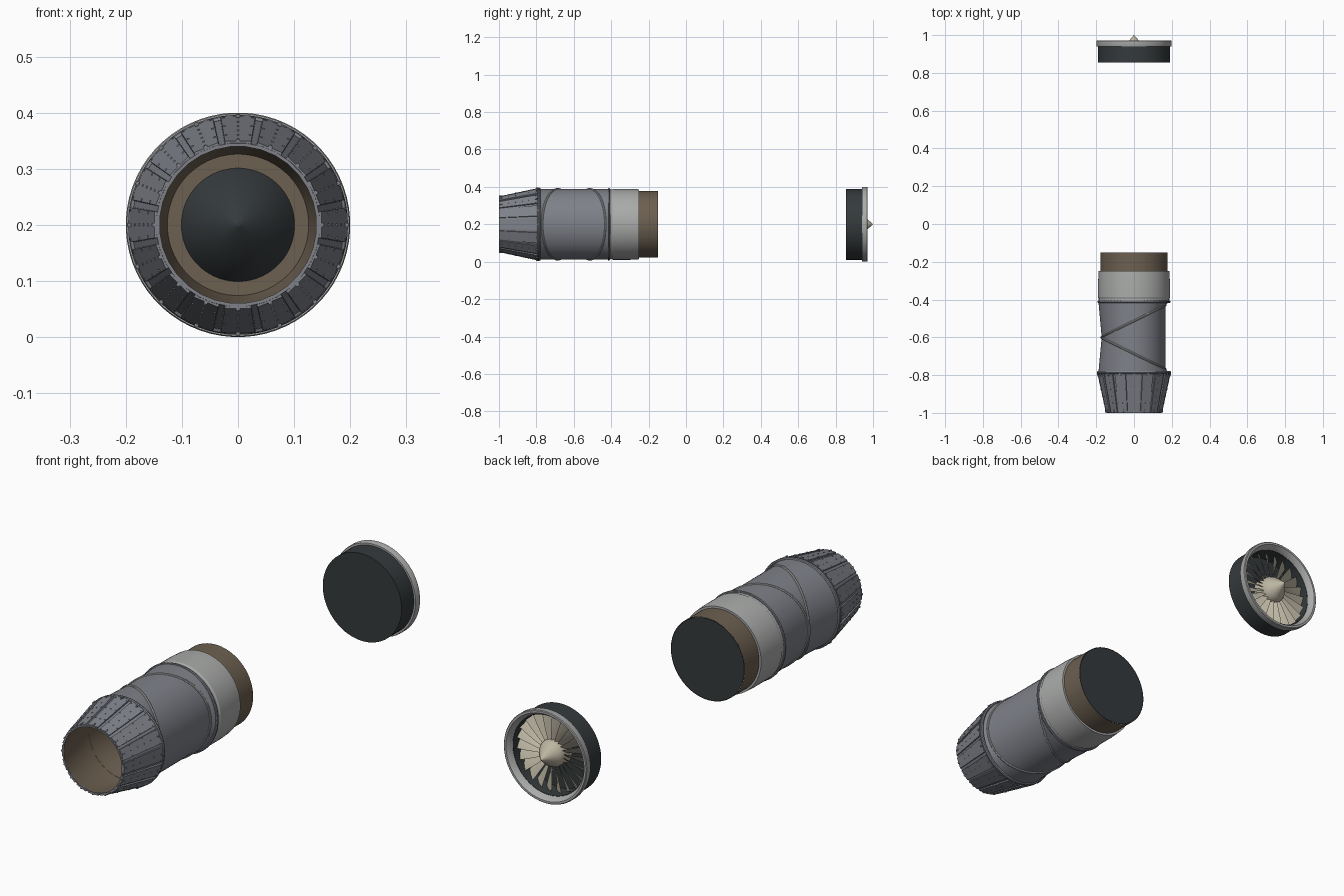
import bpy, bmesh, math
from math import sin, cos, pi, radians
from mathutils import Matrix, Vector

if "Cube" in bpy.data.objects:
    bpy.data.objects.remove(bpy.data.objects["Cube"])

ZC = 0.2  # height of the engine axis


def material(name, rgb):
    m = bpy.data.materials.new(name)
    m.diffuse_color = (*rgb, 1)
    m.use_nodes = True
    m.node_tree.nodes["Principled BSDF"].inputs["Base Color"].default_value = m.diffuse_color
    return m


STEEL = material("steel", (0.21, 0.22, 0.25))
LIGHT = material("light_grey", (0.40, 0.41, 0.40))
BROWN = material("heat_brown", (0.15, 0.115, 0.08))
DARK = material("dark", (0.035, 0.042, 0.045))
BEIGE = material("blade_beige", (0.50, 0.46, 0.36))


def finish(name, bm, mat, smooth=True):
    bmesh.ops.recalc_face_normals(bm, faces=bm.faces)
    me = bpy.data.meshes.new(name)
    bm.to_mesh(me)
    bm.free()
    ob = bpy.data.objects.new(name, me)
    bpy.context.collection.objects.link(ob)
    me.materials.append(mat)
    if smooth:
        bpy.ops.object.select_all(action='DESELECT')
        ob.select_set(True)
        bpy.context.view_layer.objects.active = ob
        bpy.ops.object.shade_smooth_by_angle(angle=radians(30))
    return ob


def loft(name, rings, mat, n=64, closed=False, cap0=False, cap1=False, smooth=True):
    """Skin rings given as (y, radius[, tilt, x])."""
    bm = bmesh.new()
    loops = []
    for y, r, *rest in rings:
        tilt, x = (rest + [0, 0])[:2] if rest else (0, 0)
        loop = []
        for i in range(n):
            a = 2 * pi * (i + 0.5) / n
            loop.append(bm.verts.new((x + r * cos(a) * cos(tilt),
                                      y + r * cos(a) * sin(tilt), ZC + r * sin(a))))
        loops.append(loop)
    pairs = list(zip(loops, loops[1:])) + ([(loops[-1], loops[0])] if closed else [])
    for p, q in pairs:
        for i in range(n):
            j = (i + 1) % n
            bm.faces.new((p[i], p[j], q[j], q[i]))
    if cap0:
        bm.faces.new(loops[0])
    if cap1:
        bm.faces.new(loops[-1])
    return finish(name, bm, mat, smooth)


def band(name, y, r, tilt, x, w, h, mat):
    """Raised bearing band around a (tilted) circle."""
    bm = bmesh.new()
    n, k = 64, 8
    rot = Matrix.Translation((x, y, ZC)) @ Matrix.Rotation(tilt, 4, 'Z')
    g = []
    for i in range(n):
        a = 2 * pi * i / n
        g.append([bm.verts.new(rot @ Vector(((r + h * cos(b)) * cos(a), w * sin(b),
                                             (r + h * cos(b)) * sin(a))))
                  for b in (2 * pi * j / k for j in range(k))])
    for i in range(n):
        for j in range(k):
            p, q, m = g[i], g[(i + 1) % n], (j + 1) % k
            bm.faces.new((p[j], q[j], q[m], p[m]))
    return finish(name, bm, mat)


# Core engine face and casing
loft("engine_face", [(-0.152, 0.176), (-0.15, 0.176)], DARK, cap0=True, cap1=True)
loft("hot_section_casing", [(-0.15, 0.178), (-0.27, 0.178)], BROWN)
loft("forward_casing", [(-0.25, 0.177), (-0.25, 0.187), (-0.30, 0.190), (-0.39, 0.190),
                        (-0.395, 0.187), (-0.41, 0.187)], LIGHT)

# Swivelling duct: three segments cut by tilted bearing planes
T = math.atan2(0.17, 0.345)
R1, R2 = (-0.514, 0.189, T, -0.002), (-0.686, 0.189, -T, -0.002)
loft("swivel_duct_front", [(-0.405, 0.189), R1], STEEL)
loft("swivel_duct_middle", [R1, R2], STEEL)
loft("swivel_duct_rear", [R2, (-0.79, 0.189)], STEEL)
band("bearing_front", -0.412, 0.188, 0, 0, 0.006, 0.006, STEEL)
band("bearing_middle_a", R1[0], 0.189, T, -0.002, 0.006, 0.005, LIGHT)
band("bearing_middle_b", R2[0], 0.189, -T, -0.002, 0.006, 0.005, LIGHT)
band("bearing_rear", -0.785, 0.189, 0, 0, 0.008, 0.007, STEEL)

# Exhaust interior with tail cone
loft("exhaust_liner", [(-0.998, 0.141), (-0.80, 0.168), (-0.75, 0.155), (-0.45, 0.155),
                       (-0.30, 0.126), (-0.30, 0.098)], BROWN)
loft("tail_cone", [(-0.295, 0.101), (-0.30, 0.101), (-0.38, 0.054), (-0.41, 0.003)],
     DARK, cap0=True, cap1=True)

# Nozzle: base shell plus overlapping petals
Y0, Y1, RA, RB = -0.79, -1.0, 0.190, 0.146
loft("nozzle_shell", [(Y0, 0.165), (Y0, RA), (Y1, RB), (Y1, 0.140)], STEEL, n=32, smooth=False)


def radial(a, r, y, t=0.0):
    """Point at angle a, radius r, with tangential offset t."""
    return Vector((r * cos(a) - t * sin(a), y, ZC + r * sin(a) + t * cos(a)))


COUNT = 16
bm = bmesh.new()
for i in range(COUNT):
    a = 2 * pi * i / COUNT
    vs = [bm.verts.new(radial(a, r + dr, y, s * w))
          for dr in (-0.006, 0.003)
          for y, r, w in ((Y0 - 0.004, RA, 0.031), (Y1 + 0.001, RB, 0.0235))
          for s in (-1, 1)]
    for f in ((0, 1, 3, 2), (4, 5, 7, 6), (0, 1, 5, 4), (2, 3, 7, 6), (0, 2, 6, 4), (1, 3, 7, 5)):
        bm.faces.new([vs[k] for k in f])
finish("nozzle_petals", bm, STEEL, smooth=False)

# Rivets along petals and hinge lugs at the rim
bm = bmesh.new()
for i in range(COUNT):
    a = 2 * pi * i / COUNT
    for k in range(6):
        f = 0.07 + 0.17 * k
        y, r = Y0 + (Y1 - Y0) * f, RA + (RB - RA) * f
        half = 0.031 - 0.0075 * f - 0.004
        for t in ((0, -half, half) if k % 2 == 0 else (0,)):
            rot = Matrix.Rotation(-a, 4, 'Y')
            bmesh.ops.create_cube(bm, size=1, matrix=Matrix.Translation(
                radial(a, r + 0.003, y, t)) @ rot @ Matrix.Diagonal((0.004, 0.004, 0.004, 1)))
    for y, r in ((Y1 + 0.008, RB + 0.003), (Y0 - 0.006, RA + 0.003)):
        bmesh.ops.create_cube(bm, size=1, matrix=Matrix.Translation(radial(a, r, y)) @
                              Matrix.Rotation(-a, 4, 'Y') @ Matrix.Diagonal((0.008, 0.014, 0.007, 1)))
finish("nozzle_rivets", bm, STEEL, smooth=False)

# Lift fan: drum, lip ring, spinner and twisted blades
loft("fan_drum", [(0.855, 0.190), (0.945, 0.190), (0.945, 0.172), (0.872, 0.168)],
     DARK, cap0=True, cap1=True)
loft("fan_lip", [(0.940, 0.188), (0.940, 0.198), (0.945, 0.200), (0.968, 0.200), (0.971, 0.197),
                 (0.971, 0.188), (0.955, 0.176), (0.940, 0.172)], LIGHT, closed=True)
loft("fan_spinner", [(0.870, 0.062), (0.925, 0.058), (0.945, 0.048), (1.0, 0.001)],
     BEIGE, n=32, cap0=True, cap1=True)

bm = bmesh.new()
BLADES = 22
for i in range(BLADES):
    a = 2 * pi * i / BLADES
    sections = []
    for r, pitch, c in ((0.052, 58, 0.020), (0.09, 48, 0.023), (0.13, 40, 0.026), (0.168, 34, 0.028)):
        p = radians(pitch)
        sections.append([bm.verts.new(radial(a, r, 0.908 - u * c * sin(p) + v * cos(p),
                                             u * c * cos(p) + v * sin(p)))
                         for u, v in ((-1, 0), (0, 0.0035), (1, 0), (0, 0.0005))])
    for s, q in zip(sections, sections[1:]):
        for k in range(4):
            m = (k + 1) % 4
            bm.faces.new((s[k], s[m], q[m], q[k]))
    bm.faces.new(sections[0])
    bm.faces.new(sections[-1])
finish("fan_blades", bm, BEIGE)
